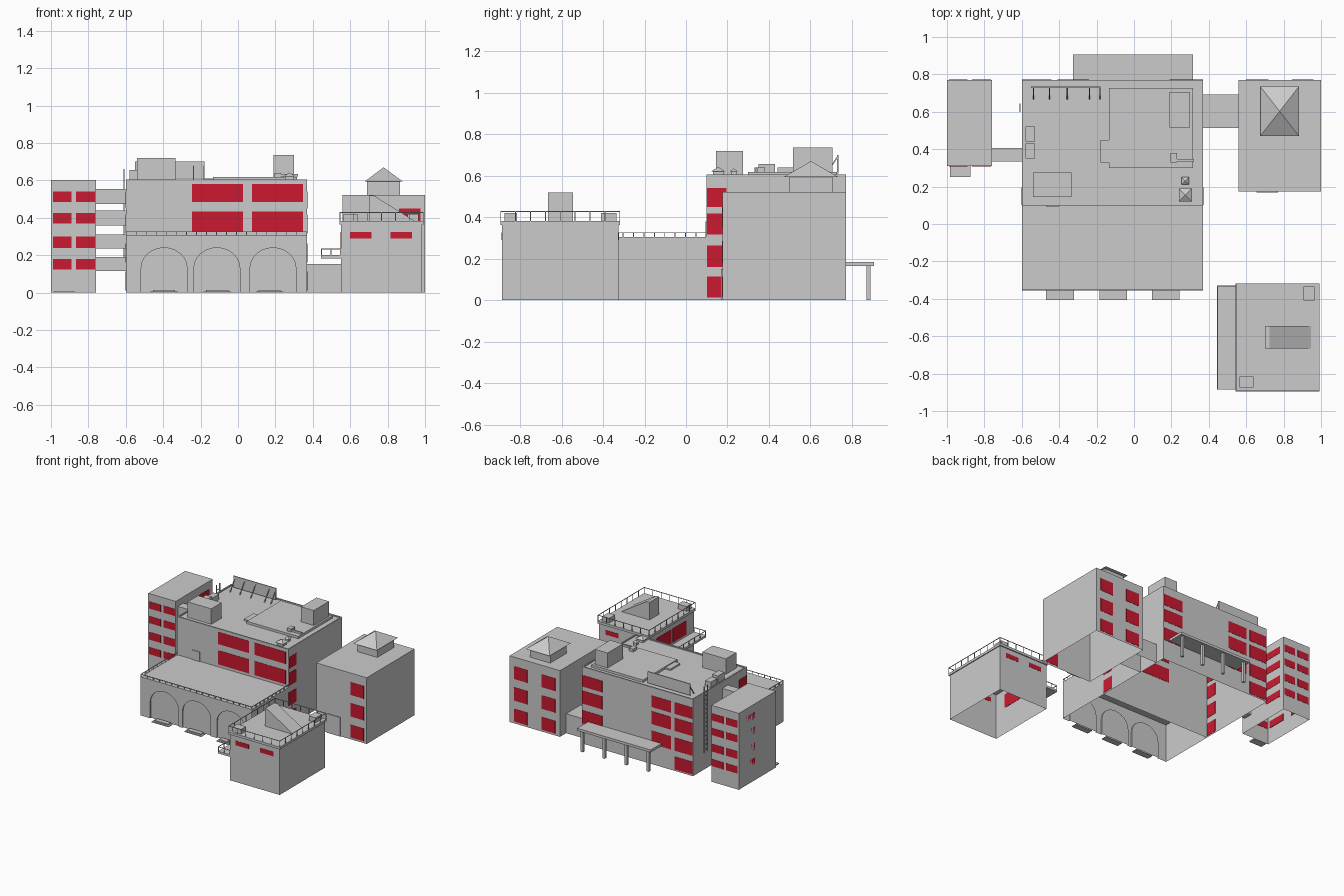
import bpy, bmesh, math

if "Cube" in bpy.data.objects:
    bpy.data.objects.remove(bpy.data.objects["Cube"])

red = bpy.data.materials.new("red_glass")
red.diffuse_color = (0.6, 0.01, 0.03, 1)
red.use_nodes = True
red.node_tree.nodes["Principled BSDF"].inputs["Base Color"].default_value = red.diffuse_color


def finish(name, bm, mat=None):
    bmesh.ops.recalc_face_normals(bm, faces=bm.faces)
    me = bpy.data.meshes.new(name)
    bm.to_mesh(me)
    bm.free()
    ob = bpy.data.objects.new(name, me)
    bpy.context.collection.objects.link(ob)
    if mat:
        me.materials.append(mat)
    return ob


def add_box(bm, x0, x1, y0, y1, z0, z1, floor=True):
    v = [bm.verts.new(p) for z in (z0, z1)
         for p in ((x0, y0, z), (x1, y0, z), (x1, y1, z), (x0, y1, z))]
    for i in range(4):
        j = (i + 1) % 4
        bm.faces.new((v[i], v[j], v[j + 4], v[i + 4]))
    bm.faces.new(v[4:])
    if floor:
        bm.faces.new(v[3::-1])


def boxes(name, dims, mat=None, floor=True):
    bm = bmesh.new()
    for d in dims:
        add_box(bm, *d, floor=floor)
    return finish(name, bm, mat)


def prism_y(name, profile, y0, y1):
    """Extrude an (x, z) profile along y."""
    bm = bmesh.new()
    f = bm.faces.new([bm.verts.new((x, y0, z)) for x, z in profile])
    r = bmesh.ops.extrude_face_region(bm, geom=[f])
    bmesh.ops.translate(bm, vec=(0, y1 - y0, 0),
                        verts=[g for g in r["geom"] if isinstance(g, bmesh.types.BMVert)])
    return finish(name, bm)


def pyramid(name, x0, x1, y0, y1, z0, z1):
    bm = bmesh.new()
    v = [bm.verts.new(p) for p in ((x0, y0, z0), (x1, y0, z0), (x1, y1, z0), (x0, y1, z0))]
    top = bm.verts.new(((x0 + x1) / 2, (y0 + y1) / 2, z1))
    bm.faces.new(v[::-1])
    for i in range(4):
        bm.faces.new((v[i], v[(i + 1) % 4], top))
    return finish(name, bm)


def windows(name, axis, pos, cols, rows, t=0.002):
    """Thin red panes on a wall at x=pos or y=pos."""
    dims = []
    for a, b in cols:
        for c, d in rows:
            wall = (pos - t, pos + t)
            dims.append((*wall, a, b, c, d) if axis == "x" else (a, b, *wall, c, d))
    return boxes(name, dims, red)


def railing(name, x0, x1, y0, y1, z0, z1, rails, nx, ny, t=0.004, sides="WESN"):
    dims = []
    for s in sides:
        if s in "WE":
            x = x0 if s == "W" else x1 - t
            dims += [(x, x + t, y0, y1, z - t, z) for z in rails]
            dims += [(x, x + t, y, y + t, z0, z1)
                     for y in (y0 + (y1 - t - y0) * i / ny for i in range(ny + 1))]
        else:
            y = y0 if s == "S" else y1 - t
            dims += [(x0, x1, y, y + t, z - t, z) for z in rails]
            dims += [(x, x + t, y, y + t, z0, z1)
                     for x in (x0 + (x1 - t - x0) * i / nx for i in range(nx + 1))]
    return boxes(name, dims)


# Main block with a thin roof rim
boxes("main_block", [(-0.6, 0.37, 0.10, 0.77, 0, 0.598)], floor=False)
boxes("main_roof_rim", [(-0.6, 0.37, 0.10, 0.11, 0.595, 0.606), (-0.6, 0.37, 0.76, 0.77, 0.595, 0.606),
                        (-0.6, -0.59, 0.11, 0.76, 0.595, 0.606), (0.36, 0.37, 0.11, 0.76, 0.595, 0.606)])
rows4 = [(0.45, 0.54), (0.316, 0.417), (0.16, 0.263), (0.012, 0.113)]
windows("main_front_windows", "y", 0.10, [(-0.245, 0.027), (0.075, 0.347)], [(0.485, 0.58), (0.325, 0.435)])
windows("main_right_windows", "x", 0.37, [(0.102, 0.195)], rows4)
windows("main_left_windows", "x", -0.6, [(0.102, 0.195)], rows4)
windows("main_back_windows", "y", 0.77, [(0.19, 0.368), (-0.41, -0.24), (-0.598, -0.44)], rows4[:3])
windows("main_back_low_window", "y", 0.77, [(-0.598, -0.44)], rows4[3:])
boxes("terrace_door", [(-0.47, -0.40, 0.094, 0.10, 0.305, 0.38)])

# Main roof equipment
boxes("roof_platform", [(-0.134, 0.315, 0.30, 0.727, 0.598, 0.617), (-0.18, -0.134, 0.33, 0.45, 0.598, 0.61)])
boxes("roof_tank", [(-0.54, -0.335, 0.145, 0.275, 0.598, 0.72)])
boxes("roof_lift_house", [(0.19, 0.30, 0.515, 0.705, 0.598, 0.735)])
boxes("roof_cooling_units", [(-0.58, -0.53, 0.35, 0.43, 0.598, 0.655), (-0.58, -0.53, 0.44, 0.52, 0.598, 0.64)])
boxes("roof_duct", [(0.195, 0.23, 0.33, 0.38, 0.61, 0.64), (0.23, 0.32, 0.335, 0.347, 0.62, 0.635)])
boxes("vent_bases", [(0.25, 0.30, 0.13, 0.18, 0.598, 0.62), (0.262, 0.288, 0.217, 0.243, 0.598, 0.62)])
pyramid("vent_cap_large", 0.24, 0.31, 0.12, 0.19, 0.62, 0.642)
pyramid("vent_cap_small", 0.255, 0.295, 0.21, 0.25, 0.62, 0.635)
boxes("roof_billboard", [(-0.55, -0.18, 0.727, 0.735, 0.61, 0.70)])
bm = bmesh.new()
for x in (-0.54, -0.455, -0.36, -0.24, -0.185):
    a = [bm.verts.new((x + dx, y, z)) for dx in (0, 0.006)
         for y, z in ((0.665, 0.598), (0.673, 0.598), (0.73, 0.685), (0.73, 0.695))]
    for q in ((0, 1, 2, 3), (4, 5, 6, 7), (0, 1, 5, 4), (1, 2, 6, 5), (2, 3, 7, 6), (3, 0, 4, 7)):
        bm.faces.new([a[i] for i in q])
finish("billboard_braces", bm)

# Ladder on the left wall
boxes("ladder", [(-0.612, -0.606, y, y + 0.005, 0.14, 0.66) for y in (0.60, 0.64)]
      + [(-0.611, -0.607, 0.60, 0.645, 0.16 + 0.035 * i, 0.165 + 0.035 * i) for i in range(14)])

# Rear canopy on posts
boxes("rear_canopy", [(-0.325, 0.315, 0.77, 0.905, 0.165, 0.185)])
boxes("canopy_posts", [(x, x + 0.02, 0.87, 0.89, 0, 0.165) for x in (-0.30, -0.107, 0.085, 0.275)])

# Front hall: open-bottomed shell whose front wall has three arched recesses
bm = bmesh.new()
X0, X1, Y0, Y1, H, DEEP = -0.6, 0.37, -0.355, 0.10, 0.305, 0.01
outline = [(X0, 0)]
for cx in (-0.395, -0.113, 0.187):
    arch = [(cx - 0.123, 0)] + [(cx - 0.123 * math.cos(math.pi * i / 12),
                                 0.13 + 0.11 * math.sin(math.pi * i / 12)) for i in range(13)] + [(cx + 0.123, 0)]
    outline += arch
    inner = [bm.verts.new((x, Y0 + DEEP, z)) for x, z in arch]
    outer = [bm.verts.new((x, Y0, z)) for x, z in arch]
    bm.faces.new(inner)
    for i in range(len(arch) - 1):
        bm.faces.new((outer[i], outer[i + 1], inner[i + 1], inner[i]))
outline += [(X1, 0), (X1, H), (X0, H)]
bm.faces.new([bm.verts.new((x, Y0, z)) for x, z in outline])
for quad in (((X0, Y0, H), (X1, Y0, H), (X1, Y1, H), (X0, Y1, H)),
             ((X0, Y0, 0), (X0, Y1, 0), (X0, Y1, H), (X0, Y0, H)),
             ((X1, Y0, 0), (X1, Y1, 0), (X1, Y1, H), (X1, Y0, H))):
    bm.faces.new([bm.verts.new(p) for p in quad])
bmesh.ops.remove_doubles(bm, verts=bm.verts, dist=0.0005)
finish("front_hall", bm)
railing("hall_railing", X0, X1, Y0, Y1, H, 0.327, [0.327], 18, 9, sides="WES")
boxes("hall_steps", [d for x in (-0.47, -0.185, 0.095) for d in
                     ((x, x + 0.148, -0.405, -0.355, 0, 0.006), (x + 0.015, x + 0.133, -0.39, -0.355, 0.006, 0.014))])

# Left tower and its four bridges
boxes("left_tower", [(-1, -0.76, 0.31, 0.77, 0, 0.602)], floor=False)
tower_rows = [(0.485, 0.54), (0.37, 0.425), (0.24, 0.30), (0.125, 0.18)]
tower_cols = [(-0.99, -0.89), (-0.865, -0.765)]
windows("tower_front_windows", "y", 0.31, tower_cols, tower_rows)
windows("tower_back_windows", "y", 0.77, tower_cols, tower_rows)
windows("tower_left_windows", "x", -0.998, [(0.33, 0.48), (0.57, 0.73)], tower_rows)
windows("tower_right_windows", "x", -0.76, [(0.57, 0.73)], tower_rows)
boxes("tower_step", [(-0.985, -0.875, 0.25, 0.31, 0, 0.01)])
boxes("tower_bridges", [(-0.76, -0.6, 0.335, 0.405, a, b) for a, b in
                        ((0.473, 0.553), (0.36, 0.44), (0.235, 0.31), (0.115, 0.19))])

# Right block with hipped lantern and low link
boxes("right_block", [(0.56, 1, 0.175, 0.77, 0, 0.522)], floor=False)
right_rows = [(0.35, 0.45), (0.18, 0.285), (0.015, 0.115)]
windows("right_block_front_windows", "y", 0.175, [(0.86, 0.975)], right_rows)
windows("right_block_back_windows", "y", 0.77, [(0.60, 0.72), (0.845, 0.96)], right_rows)
boxes("right_block_door", [(0.655, 0.77, 0.169, 0.175, 0, 0.15)])
boxes("lantern_base", [(0.69, 0.865, 0.50, 0.705, 0.522, 0.593)])
pyramid("lantern_roof", 0.675, 0.882, 0.47, 0.735, 0.593, 0.67)
boxes("low_link", [(0.37, 0.56, 0.513, 0.693, 0, 0.153)], floor=False)

# Front right annex with roof slab, railing and stair house
boxes("annex", [(0.55, 0.985, -0.887, -0.325, 0, 0.365)], floor=False)
boxes("annex_roof_slab", [(0.543, 0.992, -0.895, -0.317, 0.363, 0.382)])
annex_rows = [(0.29, 0.325)]
annex_cols = [(0.60, 0.715), (0.815, 0.93)]
windows("annex_front_windows", "y", -0.887, annex_cols, annex_rows)
windows("annex_back_windows", "y", -0.325, annex_cols, annex_rows)
windows("annex_left_windows", "x", 0.55, [(-0.60, -0.42), (-0.79, -0.62)], [(0.215, 0.325)])
railing("annex_roof_railing", 0.543, 0.992, -0.895, -0.317, 0.38, 0.43, [0.43], 6, 8)
prism_y("stair_house", [(0.70, 0.38), (0.95, 0.38), (0.725, 0.52), (0.70, 0.52)], -0.665, -0.545)
boxes("annex_roof_units", [(0.905, 0.965, -0.41, -0.335, 0.38, 0.42), (0.565, 0.64, -0.875, -0.815, 0.38, 0.42)])
boxes("annex_balcony", [(0.445, 0.55, -0.885, -0.33, 0.183, 0.20)])
railing("balcony_railing", 0.445, 0.55, -0.885, -0.33, 0.20, 0.236, [0.236], 2, 8, sides="WSN")
